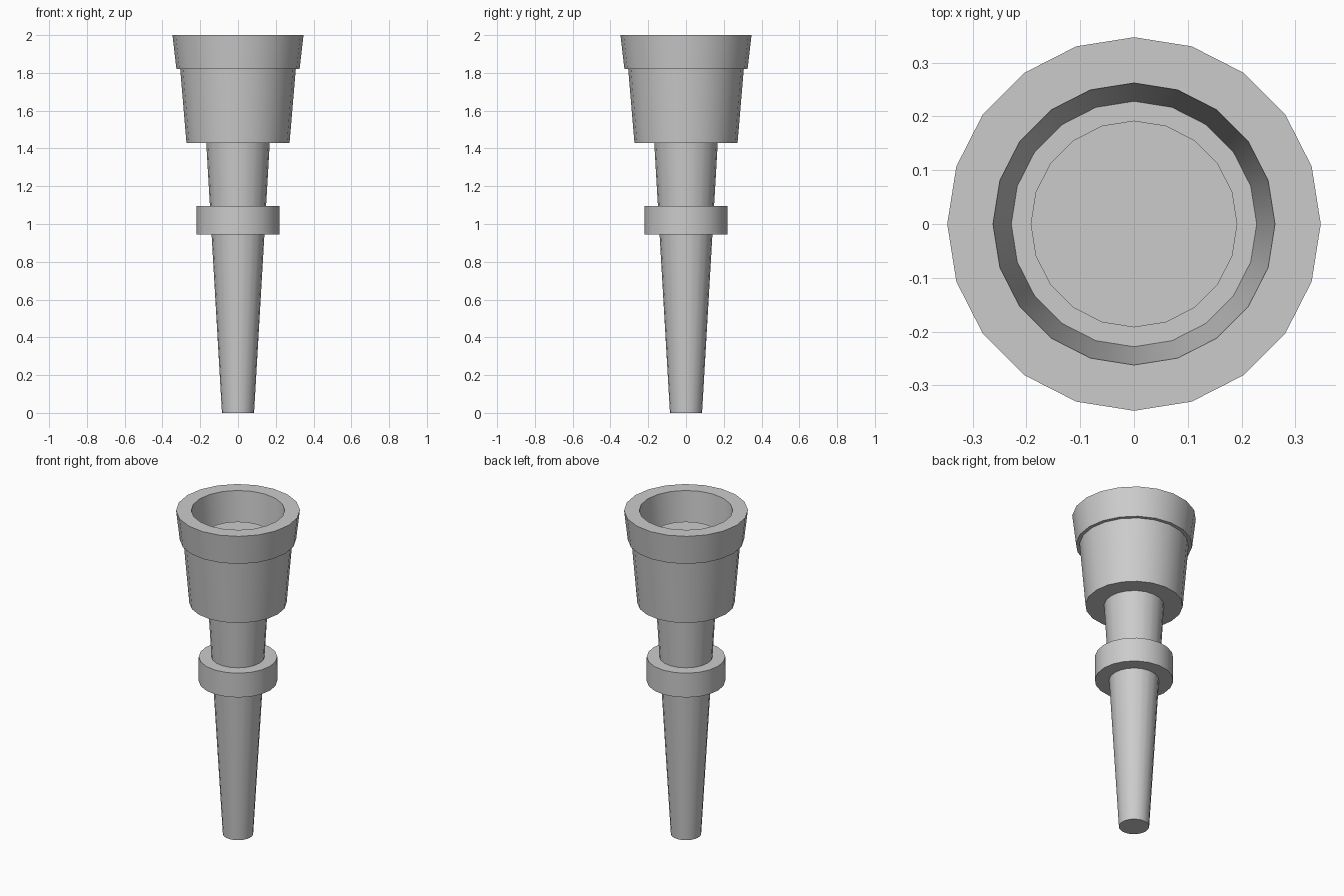
import bpy, bmesh, math

if "Cube" in bpy.data.objects:
    bpy.data.objects.remove(bpy.data.objects["Cube"])

SIDES = 20


def lathe(name, profile):
    """Revolve a closed (radius, z) profile; radius 0 makes a centre point."""
    bm = bmesh.new()
    rings = []
    for r, z in profile:
        if r == 0:
            rings.append([bm.verts.new((0, 0, z))] * SIDES)
        else:
            rings.append([bm.verts.new((r * math.cos(2 * math.pi * i / SIDES),
                                        r * math.sin(2 * math.pi * i / SIDES), z))
                          for i in range(SIDES)])
    for a, b in zip(rings, rings[1:]):
        for i in range(SIDES):
            j = (i + 1) % SIDES
            corners = list(dict.fromkeys((a[i], a[j], b[j], b[i])))
            bm.faces.new(corners)
    # merge the fans into clean flat caps
    bmesh.ops.dissolve_verts(bm, verts=[v for v in bm.verts if v.co.xy.length < 1e-6])
    bmesh.ops.recalc_face_normals(bm, faces=bm.faces)
    mesh = bpy.data.meshes.new(name)
    bm.to_mesh(mesh)
    bm.free()
    obj = bpy.data.objects.new(name, mesh)
    bpy.context.collection.objects.link(obj)
    bpy.ops.object.select_all(action='DESELECT')
    obj.select_set(True)
    bpy.context.view_layer.objects.active = obj
    bpy.ops.object.shade_smooth_by_angle(angle=math.radians(30))
    return obj


# tapered handle, its top standing inside the cup
lathe("handle", [(0, 0), (0.085, 0), (0.192, 1.84), (0, 1.84)])

# grip collar
lathe("collar", [(0, 0.945), (0.22, 0.945), (0.22, 1.095), (0, 1.095)])

# hollow cup with a thicker upper band
lathe("cup", [(0, 1.43), (0.273, 1.43), (0.306, 1.82), (0.326, 1.82),
              (0.347, 2.0), (0.262, 2.0), (0.228, 1.62), (0, 1.62)])
